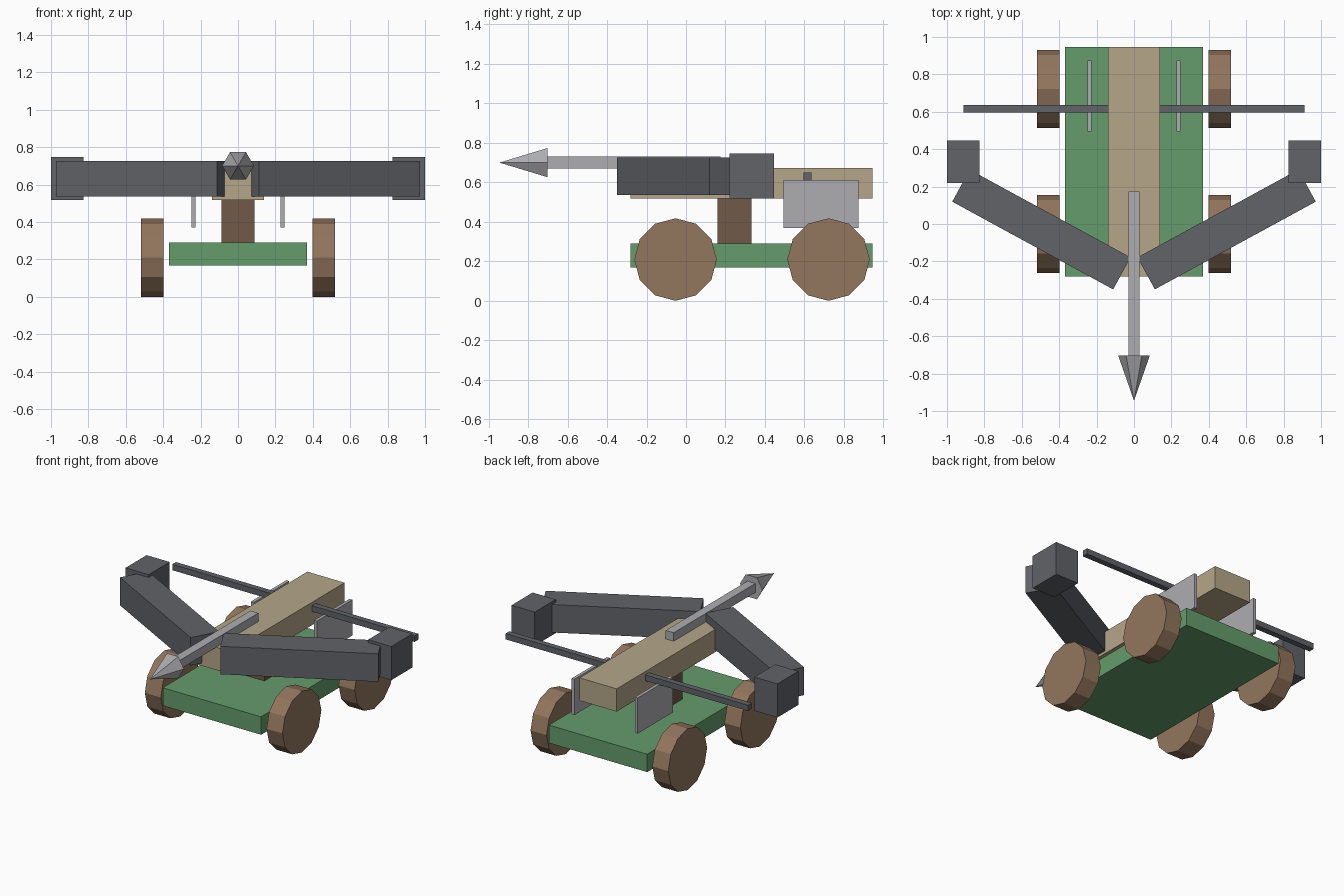
import bpy, math
from mathutils import Matrix

if "Cube" in bpy.data.objects:
    bpy.data.objects.remove(bpy.data.objects["Cube"])


def material(name, rgb):
    m = bpy.data.materials.new(name)
    m.diffuse_color = (*rgb, 1)
    m.use_nodes = True
    m.node_tree.nodes["Principled BSDF"].inputs["Base Color"].default_value = m.diffuse_color
    return m


GREEN = material("green_paint", (0.13, 0.33, 0.15))
TAN = material("pale_wood", (0.46, 0.38, 0.25))
BROWN = material("dark_wood", (0.16, 0.10, 0.065))
WHEEL = material("wheel_wood", (0.29, 0.18, 0.11))
IRON = material("dark_iron", (0.12, 0.125, 0.14))
STEEL = material("steel", (0.42, 0.42, 0.44))


def finish(name, mat, matrix):
    ob = bpy.context.object
    ob.name = name
    ob.data.transform(matrix)
    ob.data.materials.append(mat)
    return ob


def box(name, mat, x, y, z, turn=0):
    """Box from (min, max) ranges, turned about its own vertical axis."""
    mid = [(r[0] + r[1]) / 2 for r in (x, y, z)]
    size = [r[1] - r[0] for r in (x, y, z)]
    bpy.ops.mesh.primitive_cube_add(size=1)
    return finish(name, mat, Matrix.Translation(mid)
                  @ Matrix.Rotation(math.radians(turn), 4, 'Z')
                  @ Matrix.Diagonal((*size, 1)))


# Chassis, post and stock
box("chassis", GREEN, (-0.37, 0.37), (-0.28, 0.945), (0.168, 0.29))
box("post", BROWN, (-0.087, 0.087), (0.16, 0.333), (0.29, 0.52))
box("stock", TAN, (-0.14, 0.14), (-0.28, 0.945), (0.518, 0.673))

# Winch bar through the stock
box("winch_bar", IRON, (-0.912, 0.912), (0.596, 0.636), (0.61, 0.65))

for s, side in ((-1, "left"), (1, "right")):
    # Bow arm, arm tip and side plate
    ax = 0.495 * s
    box(side + "_bow_arm", IRON, (ax - 0.49, ax + 0.49), (-0.127, 0.068),
        (0.537, 0.727), 28.6 * s)
    tx = 0.913 * s
    box(side + "_arm_tip", IRON, (tx - 0.087, tx + 0.087), (0.22, 0.446), (0.517, 0.746))
    px = 0.2375 * s
    box(side + "_side_plate", STEEL, (px - 0.011, px + 0.011), (0.494, 0.874), (0.37, 0.613))
    # Twelve-sided wheels
    for end, y in (("front", -0.053), ("rear", 0.722)):
        bpy.ops.mesh.primitive_cylinder_add(vertices=12, radius=0.209, depth=0.12)
        finish(f"{end}_{side}_wheel", WHEEL, Matrix.Translation((0.458 * s, y, 0.209))
               @ Matrix.Rotation(math.pi / 2, 4, 'Y'))

# Bolt: square shaft and six-sided head pointing forward
box("bolt_shaft", STEEL, (-0.03, 0.03), (-0.71, 0.175), (0.67, 0.731))
bpy.ops.mesh.primitive_cone_add(vertices=6, radius1=0.085, radius2=0, depth=0.243)
finish("bolt_head", STEEL, Matrix.Translation((0, -0.8235, 0.7))
       @ Matrix.Rotation(math.pi / 2, 4, 'X') @ Matrix.Rotation(math.pi / 6, 4, 'Z'))
